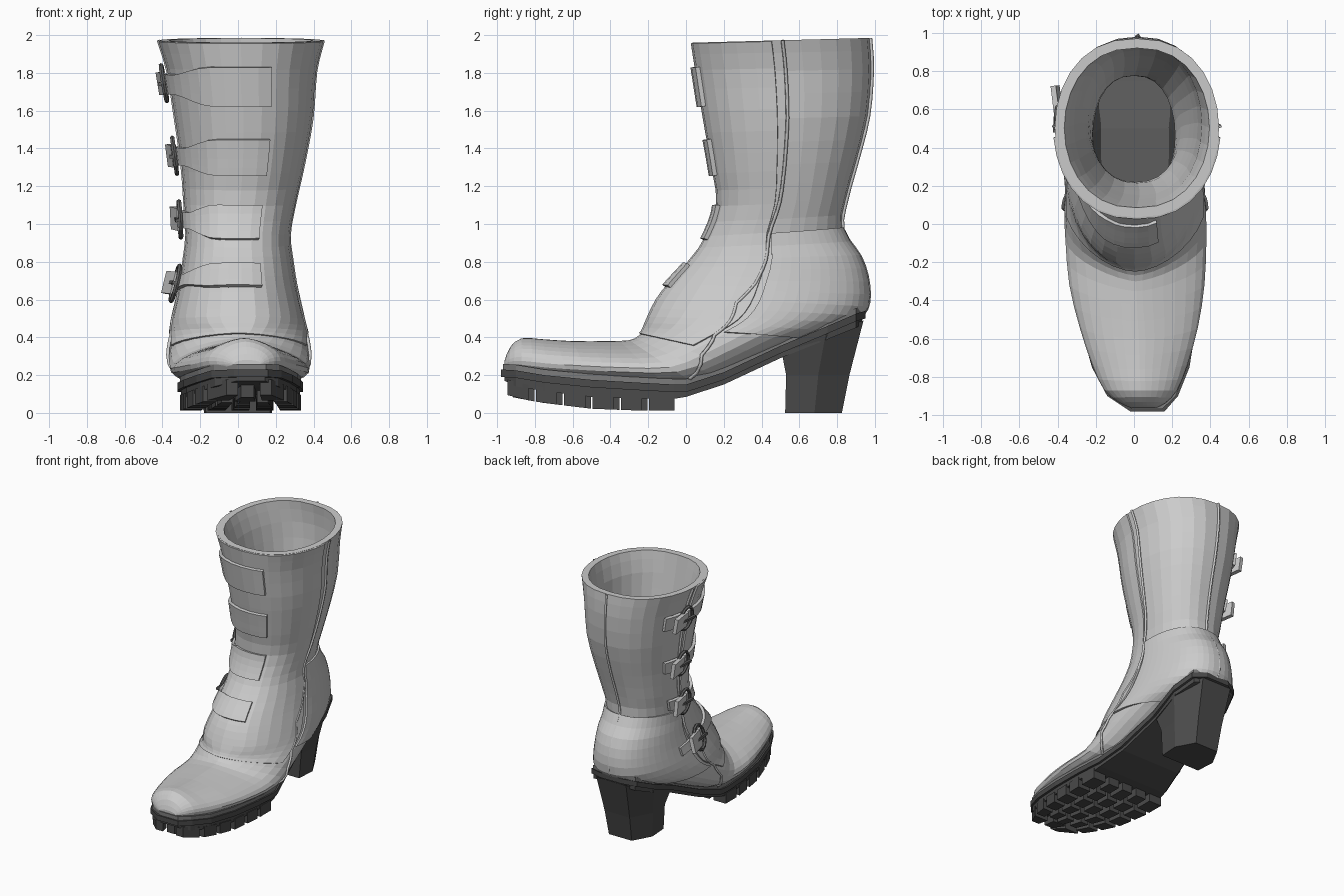
import bpy, bmesh
from math import sin, cos, sqrt, radians, copysign
from mathutils import Vector, Matrix

if "Cube" in bpy.data.objects:
    bpy.data.objects.remove(bpy.data.objects["Cube"])

# Boot cross-sections, rim to toe: front y,z / back y,z / half width / centre x / fullness
SECTIONS = [
    (.035, 1.96, .97, 1.985, .43, .015, 1), (.06, 1.80, .98, 1.82, .385, .02, 1),
    (.10, 1.55, .96, 1.57, .355, .03, 1), (.145, 1.30, .90, 1.33, .315, .025, 1),
    (.17, 1.10, .845, 1.13, .285, .01, 1), (.105, .92, .825, .97, .265, 0, 1),
    (.02, .80, .92, .82, .28, 0, 1), (-.08, .69, .96, .68, .30, 0, 1),
    (-.15, .60, .95, .55, .325, 0, 1), (-.20, .50, .85, .47, .345, 0, 1),
    (-.225, .44, .60, .38, .36, .005, 1.2), (-.25, .41, .30, .24, .37, .005, 1.4),
    (-.30, .385, .05, .15, .37, .01, 1.6), (-.42, .38, -.25, .15, .355, .015, 1.6),
    (-.60, .38, -.50, .165, .31, .025, 1.5), (-.76, .39, -.72, .18, .25, .03, 1.5),
    (-.87, .395, -.87, .20, .19, .035, 1.4), (-.93, .35, -.94, .22, .12, .045, 1.3),
    (-.96, .28, -.96, .24, .07, .05, 1)]
LAST = len(SECTIONS) - 1
N = 28


def material(name, v):
    m = bpy.data.materials.new(name)
    m.diffuse_color = (v, v, v, 1)
    m.use_nodes = True
    m.node_tree.nodes["Principled BSDF"].inputs["Base Color"].default_value = m.diffuse_color
    return m


GREY = material("leather", .6)
DARK = material("rubber", .07)
METAL = material("dark_metal", .12)
RAND = material("rand", .2)


def section(u):
    i = min(int(u), LAST - 1)
    f = u - i
    rows = [SECTIONS[max(0, min(LAST, j))] for j in (i - 1, i, i + 1, i + 2)]
    return [.5 * (2*b + (c - a)*f + (2*a - 5*b + 4*c - d)*f*f + (3*b - a - 3*c + d)*f**3)
            for a, b, c, d in zip(*rows)]


def surf(u, deg, off=0.0):
    """Point on the boot: u runs rim to toe, deg runs round from the front (+ is the +x side)."""
    fy, fz, by, bz, w, cx, k = section(u)
    front, back = Vector((cx, fy, fz)), Vector((cx, by, bz))
    d = (back - front).normalized() * off
    s = (1 - cos(radians(deg))) / 2
    q = s ** k
    x = (w + off) * (2 * sqrt(max(0, q * (1 - q)))) ** .85
    return (front - d).lerp(back + d, s) + Vector((copysign(x, sin(radians(deg))), 0, 0))


def finish(name, bm, *mats):
    me = bpy.data.meshes.new(name)
    bmesh.ops.recalc_face_normals(bm, faces=bm.faces[:])
    bm.to_mesh(me)
    bm.free()
    ob = bpy.data.objects.new(name, me)
    bpy.context.collection.objects.link(ob)
    for m in mats:
        me.materials.append(m)
    return ob


def loft(name, rings, *mats, dark_rings=0):
    bm = bmesh.new()
    vs = [[bm.verts.new(p) for p in r] for r in rings]
    n = len(rings[0])
    for j in range(len(vs) - 1):
        for i in range(n):
            f = bm.faces.new((vs[j][i], vs[j][(i+1) % n], vs[j+1][(i+1) % n], vs[j+1][i]))
            f.material_index = int(j < dark_rings)
    bm.faces.new(vs[0]).material_index = int(dark_rings > 0)
    bm.faces.new(vs[-1])
    return finish(name, bm, *mats)


def patch(name, u0, u1, t0, t1, off, thick, taper=lambda t: 1, sag=0, nu=4, nt=14):
    """Leather piece lying on the boot surface."""
    bm = bmesh.new()
    g = []
    for i in range(nt + 1):
        t = t0 + (t1 - t0) * i / nt
        mid, half = (u0 + u1) / 2 + sag * (t / 90) ** 2, (u1 - u0) / 2 * taper(t)
        g.append([bm.verts.new(surf(mid + half * (2*j/nu - 1), t, off)) for j in range(nu + 1)])
    for i in range(nt):
        for j in range(nu):
            bm.faces.new((g[i][j], g[i+1][j], g[i+1][j+1], g[i][j+1]))
    ob = finish(name, bm, GREY)
    mod = ob.modifiers.new("thickness", 'SOLIDIFY')
    mod.thickness, mod.offset = thick, 0
    return ob


def box(name, matrix, size, mat):
    bm = bmesh.new()
    bmesh.ops.create_cube(bm, size=1, matrix=matrix @ Matrix.Diagonal((*size, 1)))
    return finish(name, bm, mat)


# Upper: lining from the insole up to the rim, then the outside down to the toe
def ring(u, off):
    return [surf(u, 360 * i / N if i <= N / 2 else 360 * i / N - 360, off) for i in range(N)]


inner = [ring(u / 2, -.05) for u in range(24, -1, -1)]
outer = [ring(u / 2, 0) for u in range(2 * LAST + 1)]
loft("boot_upper", inner + outer, GREY, DARK, dark_rings=7)

# Heel counter halves and the front panel that ends in a step above the toe
for side, nm in ((1, "right"), (-1, "left")):
    patch("heel_counter_" + nm, 4.95, 9.8, 88 * side, 180 * side, .004, .018, nu=10)
patch("front_panel", .03, 10.7, -84, 84, .002, .016, nu=24)

# Seams: piping down both sides and the back
SIDE_ANGLES = (91, 91, 91, 90, 88, 86, 84, 82, 76, 80, 85, 102, 140)
for nm, sgn in (("right", 1), ("left", -1), ("back", 0)):
    cu = bpy.data.curves.new("seam_" + nm, 'CURVE')
    cu.dimensions, cu.bevel_depth, cu.bevel_resolution = '3D', .01, 0
    sp = cu.splines.new('POLY')
    pts = []
    for i in range(37 if sgn else 26):
        j, f = divmod(i / 3, 1)
        j = int(j)
        a = SIDE_ANGLES[j] * (1 - f) + SIDE_ANGLES[min(j + 1, 12)] * f
        pts.append(surf(i / 3, sgn * a if sgn else 180, .006))
    sp.points.add(len(pts) - 1)
    for p, co in zip(sp.points, pts):
        p.co = (*co, 1)
    cu.materials.append(GREY)
    bpy.context.collection.objects.link(bpy.data.objects.new("seam_" + nm, cu))


# Four buckled straps
def narrow(t):
    return 1 - .5 * max(0, min(1, (-25 - t) / 30))


STRAPS = ((.85, 1.72, -94, 0), (2.4, 3.2, -90, 0), (4, 5, -86, 0), (6.1, 7.2, -76, .5))
for n, (u0, u1, tb, sag) in enumerate(STRAPS, 1):
    patch(f"strap_{n}", u0, u1, tb - 24, 19, .02, .024, narrow, sag)
    um = (u0 + u1) / 2 + sag * (tb / 90) ** 2
    p = surf(um, tb, .04)
    x = (surf(um, tb - 5) - surf(um, tb + 5)).normalized()
    down = surf(um + .1, tb) - surf(um - .1, tb)
    z = x.cross(down).normalized()
    y = z.cross(x)
    frame = Matrix.Translation(p) @ Matrix((x, y, z)).transposed().to_4x4()
    bpy.ops.mesh.primitive_torus_add(major_segments=12, minor_segments=6,
                                     major_radius=.095, minor_radius=.013)
    ob = bpy.context.object
    ob.name = f"buckle_{n}"
    ob.matrix_world = frame @ Matrix.Diagonal((.75, 1, 1, 1))
    ob.data.materials.append(METAL)
    box(f"buckle_prong_{n}", frame @ Matrix.Translation((0, 0, .018)), (.16, .018, .018), METAL)
    tilt = Matrix.Translation((.08, 0, .015)) @ Matrix.Rotation(radians(-10), 4, 'Y')
    box(f"strap_end_{n}", frame @ tilt, (.17, .12, .028), GREY)

# Sole stations: y, left x, right x, top z, bottom z
SOLE = [(-.98, -.02, .16, .22, .17), (-.9, -.14, .23, .215, .14), (-.75, -.22, .29, .19, .115),
        (-.5, -.29, .33, .165, .085), (-.25, -.32, .345, .15, .075), (-.06, -.32, .345, .14, .075),
        (0, -.31, .34, .14, .085), (.2, -.27, .29, .205, .15), (.5, -.235, .24, .345, .29),
        (.75, -.25, .25, .45, .39), (.9, -.2, .2, .515, .45), (.95, -.1, .1, .53, .47)]


def slab(name, inset, top, bottom, mat):
    rings = []
    for y, l, r, zt, zb in SOLE:
        a, b = top(zt, zb), bottom(zt, zb)
        y = max(-.98 + inset, min(.95 - inset, y))
        l, r = l + inset, r - inset
        rings.append([(l, y, a), (r, y, a), (r, y, b), (l, y, b)])
    return loft(name, rings, mat)


slab("welt", 0, lambda t, b: t + .01, lambda t, b: t - .03, DARK)
slab("sole", .018, lambda t, b: t - .02, lambda t, b: b, DARK)
slab("rand", .012, lambda t, b: t + .04, lambda t, b: t, RAND)


def sole_at(y):
    for a, b in zip(SOLE, SOLE[1:]):
        if a[0] <= y <= b[0]:
            f = (y - a[0]) / (b[0] - a[0])
            return [p + (q - p) * f for p, q in zip(a, b)]


# Tread: staggered rows of lugs under the forefoot
for row in range(6):
    y0 = -.945 + row * .15
    cols = 5 if row else 3
    for c in range(cols):
        shift = .03 if c % 2 else 0
        rings = []
        for y in (y0 + shift, min(y0 + shift + .112, -.06) if row < 5 else -.06):
            _, l, r, zt, zb = sole_at(y)
            l, r = l + .012, r - .012
            step = (r - l) / cols
            a, b = l + step * c + (.018 if c else 0), l + step * (c + 1) - (.018 if c < cols - 1 else 0)
            low = zb - .063
            rings.append([(a, y, zb + .02), (b, y, zb + .02), (b, y, low), (a, y, low)])
        loft(f"lug_{row + 1}_{c + 1}", rings, DARK)

# Block heel
HALF = [[(.17, .525, 0), (.18, .68, 0), (.1, .825, 0)],
        [(.185, .53, .2), (.2, .7, .2), (.11, .865, .2)],
        [(.225, .505, .33), (.24, .74, .42), (.13, .94, .49)]]
loft("heel", [h + [(-x, y, z) for x, y, z in reversed(h)] for h in HALF], DARK)
